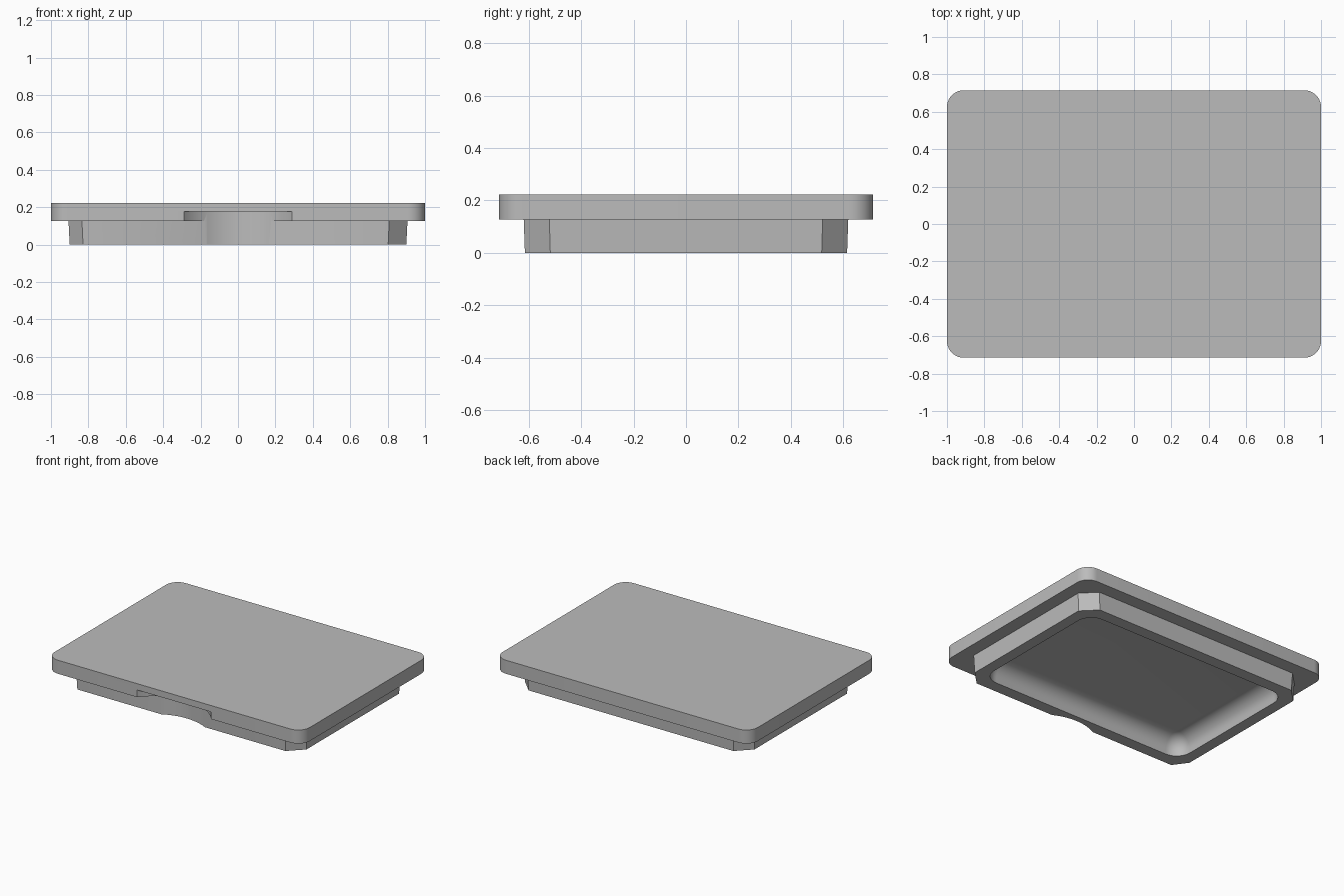
import bpy, bmesh, math

cube = bpy.data.objects.get("Cube")
if cube:
    bpy.data.objects.remove(cube, do_unlink=True)

grey = bpy.data.materials.new("light grey")
grey.use_nodes = True
grey.diffuse_color = (0.5, 0.5, 0.5, 1)
grey.node_tree.nodes["Principled BSDF"].inputs["Base Color"].default_value = (0.5, 0.5, 0.5, 1)


def rounded_rect(hx, hy, r, steps=10):
    """Counter-clockwise outline with arc corners."""
    pts = []
    for i, (sx, sy) in enumerate([(1, 1), (-1, 1), (-1, -1), (1, -1)]):
        for k in range(steps + 1):
            a = math.pi / 2 * (i + k / steps)
            pts.append((sx * (hx - r) + r * math.cos(a), sy * (hy - r) + r * math.sin(a)))
    return pts


def loft(name, rings):
    """Capped solid through (outline, height) rings."""
    bm = bmesh.new()
    loops = [[bm.verts.new((x, y, z)) for x, y in pts] for pts, z in rings]
    n = len(loops[0])
    for a, b in zip(loops, loops[1:]):
        for i in range(n):
            j = (i + 1) % n
            bm.faces.new((a[i], a[j], b[j], b[i]))
    bm.faces.new(loops[0][::-1])
    bm.faces.new(loops[-1])
    bmesh.ops.recalc_face_normals(bm, faces=bm.faces[:])
    mesh = bpy.data.meshes.new(name)
    bm.to_mesh(mesh)
    bm.free()
    mesh.materials.append(grey)
    obj = bpy.data.objects.new(name, mesh)
    bpy.context.collection.objects.link(obj)
    return obj


# Top plate with rounded corners
lid = loft("lid", [(rounded_rect(1, 0.715, 0.09), z) for z in (0.127, 0.223)])

# Slightly tapered skirt with chamfered corners
hx, hy, c, small = 0.908, 0.621, 0.098, 0.072
outline = [(hx, hy - c), (hx - c, hy), (c - hx, hy), (-hx, hy - c),
           (-hx, c - hy), (small - hx, -hy), (hx - c, -hy), (hx, c - hy)]
skirt = loft("skirt", [([(x * 0.991, y * 0.991) for x, y in outline], 0), (outline, 0.16)])

# Underside pocket with a filleted ceiling
fillet, depth, corner = 0.1, 0.13, 0.11
rings = [(rounded_rect(0.82, 0.53, corner), z) for z in (-0.05, depth - fillet)]
for k in range(1, 11):
    a = math.pi / 2 * k / 10
    t = fillet * (1 - math.cos(a))
    rings.append((rounded_rect(0.82 - t, 0.53 - t, corner - t),
                  depth - fillet + fillet * math.sin(a)))
pocket = loft("pocket_cutter", rings)

# Curved finger notch in the front
circle = [(0.367 * math.cos(math.tau * k / 96), -0.94 + 0.367 * math.sin(math.tau * k / 96))
          for k in range(96)]
notch = loft("notch_cutter", [(circle, -0.05), (circle, 0.178)])

# Combine into one solid
parts = [(skirt, "UNION"), (pocket, "DIFFERENCE"), (notch, "DIFFERENCE")]
for part, operation in parts:
    part.hide_render = True
    mod = lid.modifiers.new(part.name, "BOOLEAN")
    mod.object, mod.operation, mod.solver = part, operation, "EXACT"
solid = bpy.data.meshes.new_from_object(lid.evaluated_get(bpy.context.evaluated_depsgraph_get()))
lid.modifiers.clear()
lid.data = solid
for part, _ in parts:
    bpy.data.objects.remove(part, do_unlink=True)

# Smooth the arcs, keep the edges sharp
bpy.ops.object.select_all(action="DESELECT")
lid.select_set(True)
bpy.context.view_layer.objects.active = lid
bpy.ops.object.shade_smooth_by_angle(angle=math.radians(30))
